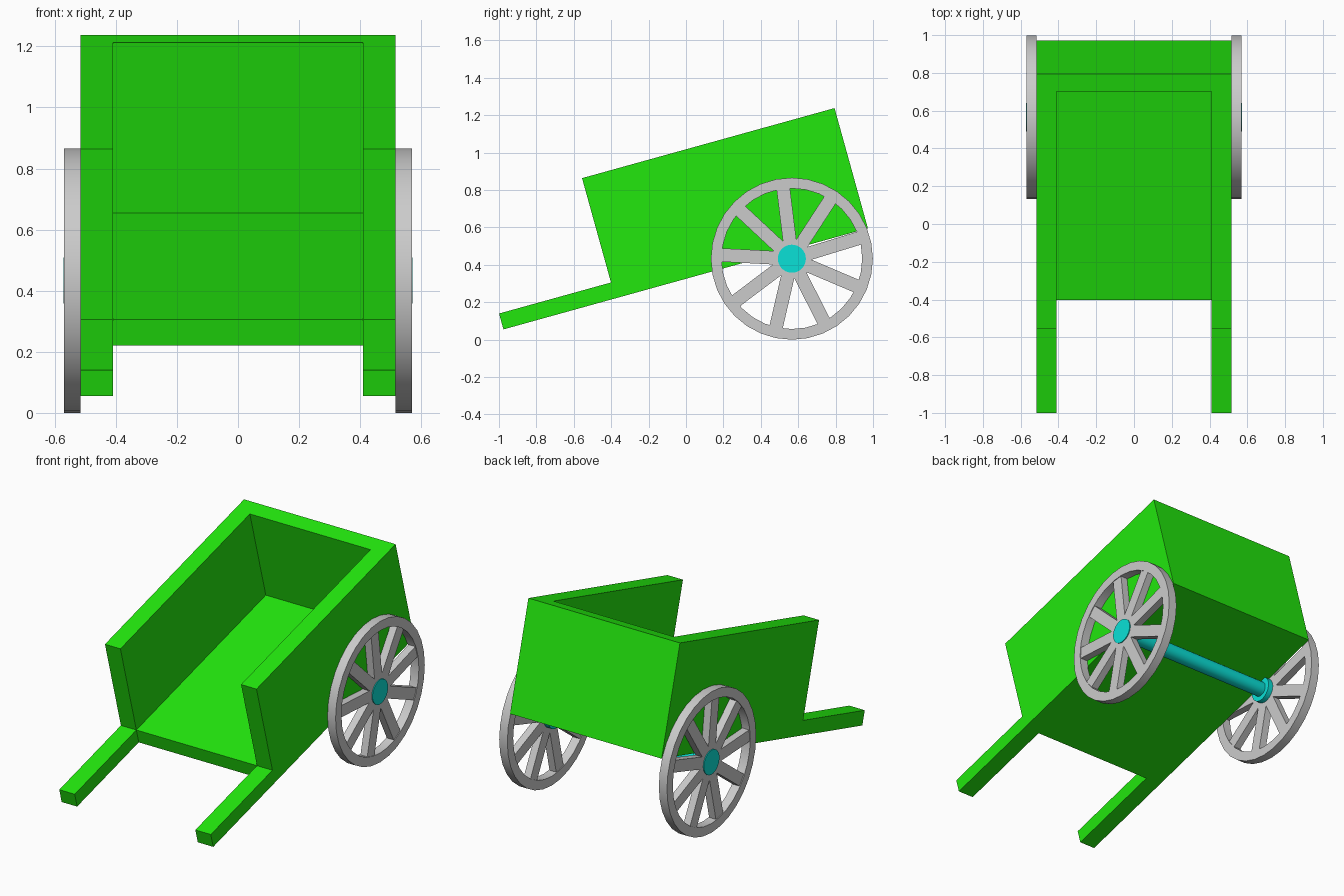
import bpy, bmesh
from math import radians, cos, sin, pi
from mathutils import Matrix, Vector

if "Cube" in bpy.data.objects:
    bpy.data.objects.remove(bpy.data.objects["Cube"])


def material(name, rgb):
    m = bpy.data.materials.new(name)
    m.diffuse_color = (*rgb, 1)
    m.use_nodes = True
    m.node_tree.nodes["Principled BSDF"].inputs["Base Color"].default_value = m.diffuse_color
    return m


GREEN = material("green_paint", (0.016, 0.8, 0.004))
CYAN = material("cyan_metal", (0.003, 0.75, 0.68))

TILT = radians(15.5)
HANDLE_TIP = Vector((0, -0.976, 0.055))
WHEEL_Y, WHEEL_R = 0.566, 0.433
RIM_X0, RIM_X1 = 0.515, 0.57
SIDES = 32


def finish(bm, name, mat=None, mirror=False, smooth=False):
    bmesh.ops.recalc_face_normals(bm, faces=bm.faces)
    mesh = bpy.data.meshes.new(name)
    bm.to_mesh(mesh)
    bm.free()
    ob = bpy.data.objects.new(name, mesh)
    bpy.context.collection.objects.link(ob)
    if mat:
        mesh.materials.append(mat)
    bpy.ops.object.select_all(action='DESELECT')
    ob.select_set(True)
    bpy.context.view_layer.objects.active = ob
    if smooth:
        bpy.ops.object.shade_smooth_by_angle(angle=radians(30))
    if mirror:
        ob.modifiers.new("mirror", 'MIRROR').use_mirror_merge = False
    return ob


def prism(bm, profile, x0, x1):
    """Extrude a (y, z) profile from x0 to x1."""
    face = bm.faces.new([bm.verts.new((x0, y, z)) for y, z in profile])
    ext = bmesh.ops.extrude_face_region(bm, geom=[face])
    verts = [v for v in ext['geom'] if isinstance(v, bmesh.types.BMVert)]
    bmesh.ops.translate(bm, vec=(x1 - x0, 0, 0), verts=verts)


def tilted(name, profile, half_width, mat=None):
    bm = bmesh.new()
    prism(bm, profile, -half_width, half_width)
    bm.transform(Matrix.Translation(HANDLE_TIP) @ Matrix.Rotation(TILT, 4, 'X'))
    return finish(bm, name, mat)


def disc(radius):
    return [(WHEEL_Y + radius * cos(2 * pi * i / SIDES),
             WHEEL_R + radius * sin(2 * pi * i / SIDES)) for i in range(SIDES)]


# Cart body: side silhouette with the interior and handle gap cut away
body = tilted("cart_body", [(0, 0), (2.022, 0), (2.022, 0.667), (0.621, 0.667),
                            (0.621, 0.088), (0, 0.088)], 0.515, GREEN)
cutter = tilted("interior_cutter", [(-0.1, -0.1), (0.621, -0.1), (0.621, 0.088),
                                    (1.925, 0.088), (1.925, 0.8), (-0.1, 0.8)], 0.41)
cutter.hide_render = True
cut = body.modifiers.new("interior", 'BOOLEAN')
cut.operation, cut.solver, cut.object = 'DIFFERENCE', 'EXACT', cutter
bpy.context.view_layer.objects.active = body
bpy.ops.object.modifier_apply(modifier=cut.name)
bpy.data.objects.remove(cutter)

# Wheel rims: rectangle spun around the axle
bm = bmesh.new()
section = [(RIM_X0, 0.376), (RIM_X1, 0.376), (RIM_X1, WHEEL_R), (RIM_X0, WHEEL_R)]
vs = [bm.verts.new((x, WHEEL_Y, WHEEL_R + r)) for x, r in section]
edges = [bm.edges.new((vs[i], vs[(i + 1) % 4])) for i in range(4)]
bmesh.ops.spin(bm, geom=vs + edges, cent=(0, WHEEL_Y, WHEEL_R), axis=(1, 0, 0),
               angle=2 * pi, steps=SIDES)
bmesh.ops.remove_doubles(bm, verts=bm.verts, dist=1e-4)
finish(bm, "wheel_rims", mirror=True, smooth=True)

# Nine spokes per wheel
bm = bmesh.new()
for i in range(9):
    place = (Matrix.Translation((0.5425, WHEEL_Y, WHEEL_R))
             @ Matrix.Rotation(radians(17 + 40 * i), 4, 'X')
             @ Matrix.Translation((0, 0.215, 0))
             @ Matrix.Diagonal((0.046, 0.34, 0.072, 1)))
    bmesh.ops.create_cube(bm, size=1, matrix=place)
finish(bm, "wheel_spokes", mirror=True)

# Hubs and axle
bm = bmesh.new()
prism(bm, disc(0.075), 0.487, 0.571)
finish(bm, "wheel_hubs", CYAN, mirror=True, smooth=True)
bm = bmesh.new()
prism(bm, disc(0.045), -0.5, 0.5)
finish(bm, "axle", CYAN, smooth=True)
